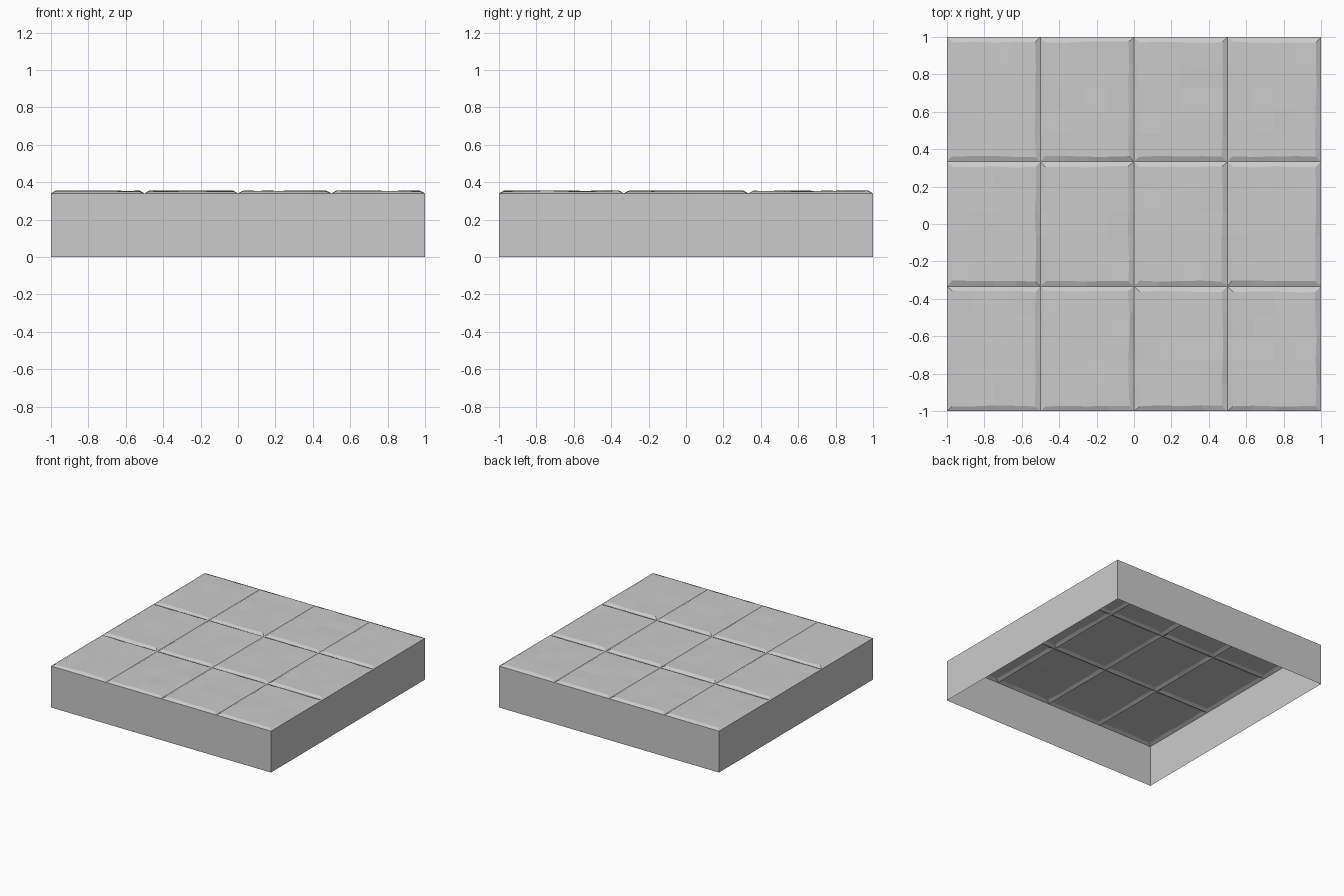
import bpy
import bmesh
import random
from mathutils import Matrix, Vector

random.seed(4)

cube = bpy.data.objects.get("Cube")
if cube:
    bpy.data.objects.remove(cube, do_unlink=True)

COLUMNS, ROWS = 4, 3
TILE_X, TILE_Y = 2 / COLUMNS, 2 / ROWS
BEVEL = 0.028
GROOVE_Z, TOP_Z = 0.34, 0.352

stone = bpy.data.materials.new("light grey stone")
stone.use_nodes = True
grey = (0.6, 0.6, 0.6, 1)
stone.diffuse_color = grey
stone.node_tree.nodes["Principled BSDF"].inputs["Base Color"].default_value = grey


def finish(bm, name):
    mesh = bpy.data.meshes.new(name)
    bm.to_mesh(mesh)
    bm.free()
    mesh.materials.append(stone)
    obj = bpy.data.objects.new(name, mesh)
    bpy.context.collection.objects.link(obj)
    return obj


def paving_tile(name, cx, cy):
    """Slightly uneven slab face with a sloped rim down to the groove."""
    bm = bmesh.new()
    inner_x, inner_y = TILE_X / 2 - BEVEL, TILE_Y / 2 - BEVEL
    bmesh.ops.create_grid(bm, x_segments=4, y_segments=5, size=1)
    for v in bm.verts:
        v.co = (v.co.x * inner_x, v.co.y * inner_y, TOP_Z)
    top = list(bm.verts)
    rim = [e for e in bm.edges if e.is_boundary]
    ring = bmesh.ops.extrude_edge_only(bm, edges=rim)["geom"]
    for v in ring:
        if isinstance(v, bmesh.types.BMVert):
            v.co.x *= TILE_X / 2 / inner_x
            v.co.y *= TILE_Y / 2 / inner_y
            v.co.z = GROOVE_Z
    # Worn, uneven top
    for v in top:
        v.co += Vector((random.uniform(-0.004, 0.004),
                        random.uniform(-0.004, 0.004),
                        random.uniform(-0.002, 0.003)))
    bm.normal_update()
    bmesh.ops.reverse_faces(bm, faces=[f for f in bm.faces if f.normal.z < 0])
    bmesh.ops.translate(bm, verts=bm.verts, vec=(cx, cy, 0))
    finish(bm, name)


# Tiled top
for row in range(ROWS):
    for col in range(COLUMNS):
        paving_tile(f"paving_tile_{row + 1}_{col + 1}",
                    -1 + TILE_X * (col + 0.5), -1 + TILE_Y * (row + 0.5))

# Hollow side walls, open below
bm = bmesh.new()
bmesh.ops.create_cube(bm, size=1, matrix=Matrix.Translation((0, 0, GROOVE_Z / 2))
                      @ Matrix.Diagonal((2, 2, GROOVE_Z, 1)))
bm.normal_update()
caps = [f for f in bm.faces if abs(f.normal.z) > 0.5]
bmesh.ops.delete(bm, geom=caps, context='FACES_ONLY')
finish(bm, "side_walls")
